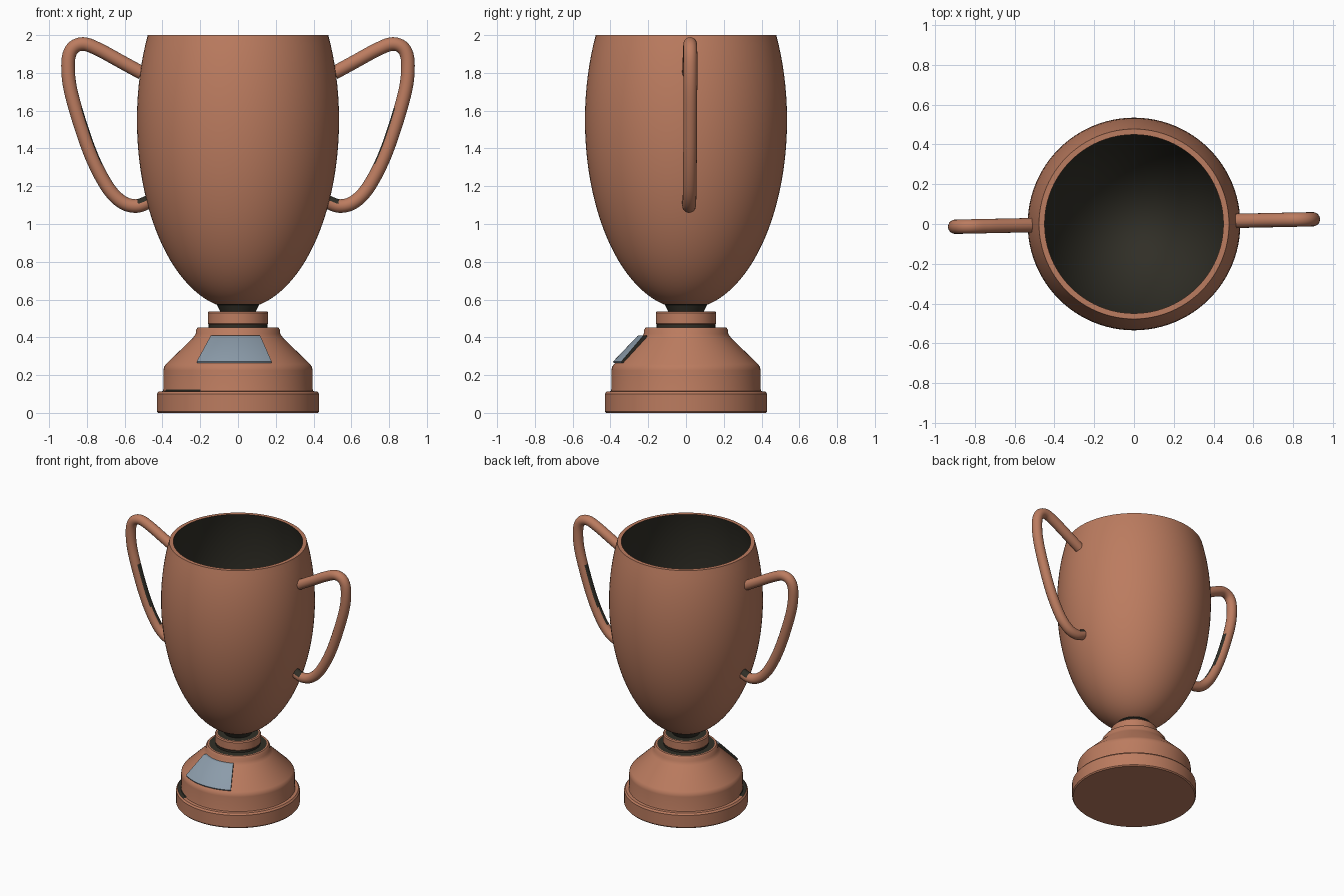
import bpy, bmesh, math
from mathutils import Vector

if "Cube" in bpy.data.objects:
    bpy.data.objects.remove(bpy.data.objects["Cube"])


def material(name, rgb):
    m = bpy.data.materials.new(name)
    m.diffuse_color = (*rgb, 1)
    m.use_nodes = True
    m.node_tree.nodes["Principled BSDF"].inputs["Base Color"].default_value = m.diffuse_color
    return m


COPPER = material("copper", (0.50, 0.20, 0.115))
DARK = material("dark patina", (0.03, 0.028, 0.02))
STEEL = material("blue grey plate", (0.26, 0.33, 0.40))


def finish(name, bm, main, is_dark):
    """Make the object; faces matching the rule get the dark colour."""
    bmesh.ops.remove_doubles(bm, verts=bm.verts, dist=1e-5)
    bmesh.ops.recalc_face_normals(bm, faces=bm.faces)
    bm.normal_update()
    for f in bm.faces:
        f.material_index = int(is_dark(f.calc_center_median(), f.normal))
    me = bpy.data.meshes.new(name)
    bm.to_mesh(me)
    bm.free()
    me.materials.append(main)
    me.materials.append(DARK)
    ob = bpy.data.objects.new(name, me)
    bpy.context.collection.objects.link(ob)
    bpy.ops.object.select_all(action='DESELECT')
    ob.select_set(True)
    bpy.context.view_layer.objects.active = ob
    bpy.ops.object.shade_smooth_by_angle(angle=math.radians(35))
    return ob


def skin(bm, rings, closed):
    """Bridge consecutive rings of points with quads."""
    rows = [[bm.verts.new(p) for p in ring] for ring in rings]
    n = len(rows[0])
    for a, b in zip(rows, rows[1:]):
        for i in range(n if closed else n - 1):
            j = (i + 1) % n
            bm.faces.new((a[i], a[j], b[j], b[i]))
    return rows


def lathe(name, profile, is_dark, seg=96):
    bm = bmesh.new()
    skin(bm, [[(r * math.cos(2 * math.pi * i / seg), r * math.sin(2 * math.pi * i / seg), z)
               for i in range(seg)] for r, z in profile], True)
    return finish(name, bm, COPPER, is_dark)


def radius(c):
    return math.hypot(c.x, c.y)


# Base: stepped foot with a conical shoulder
def base_dark(c, n):
    top = c.z > 0.45 and radius(c) < 0.2
    ang = math.degrees(math.atan2(c.y, c.x)) % 360
    step = 0.111 < c.z < 0.125 and 195 < ang < 240
    return top or step


lathe("base", [(0, 0), (.423, 0), (.43, .008), (.43, .10), (.42, .113), (.398, .115),
               (.395, .125), (.395, .225), (.392, .242), (.382, .258), (.24, .395),
               (.224, .418), (.222, .44), (.212, .453), (.2, .453), (0, .453)], base_dark)

# Collar between base and cup
lathe("collar", [(0, .45), (.155, .45), (.155, .468), (.16, .474), (.16, .53), (.153, .538),
                 (.142, .538), (0, .538)],
      lambda c, n: c.z < .47 or (c.z > .535 and radius(c) < .142))

# Cup: outer and inner ellipsoid walls
MID = 1.55


def wall(r, h, steps=36):
    t0, t1 = -math.pi / 2, math.asin(.45 / h)
    ts = [t0 + (t1 - t0) * i / steps for i in range(steps + 1)]
    return [(max(r * math.cos(t), 0), MID + h * math.sin(t)) for t in ts]


lathe("cup", wall(.535, 1.0) + wall(.509, .96)[::-1],
      lambda c, n: n.dot(c - Vector((0, 0, MID))) < 0 or c.z < .58)

# Stem hidden between collar and cup
lathe("stem", [(0, .53), (.09, .53), (.11, .57), (0, .57)], lambda c, n: True, 48)


# Handles: round tube swept along a smooth path
def smooth_path(pts, sub=7):
    p = [Vector(q) for q in pts]
    p = [2 * p[0] - p[1]] + p + [2 * p[-1] - p[-2]]
    out = []
    for a, b, c, d in zip(p, p[1:], p[2:], p[3:]):
        for k in range(sub):
            t = k / sub
            out.append(.5 * (2 * b + (c - a) * t + (2 * a - 5 * b + 4 * c - d) * t * t
                             + (3 * b - a - 3 * c + d) * t ** 3))
    return out + [p[-2]]


PATH = smooth_path([(.51, 1.80), (.62, 1.86), (.74, 1.925), (.82, 1.953), (.88, 1.925), (.90, 1.84),
                    (.88, 1.68), (.79, 1.395), (.70, 1.21), (.62, 1.12), (.54, 1.095), (.465, 1.12)])
TUBE = 0.036


def handle(name, side):
    bm = bmesh.new()
    rings = []
    for i, p in enumerate(PATH):
        t = (PATH[min(i + 1, len(PATH) - 1)] - PATH[max(i - 1, 0)]).normalized()
        n = Vector((t.y, -t.x))
        ring = []
        for k in range(20):
            a = 2 * math.pi * k / 20
            q = p + n * TUBE * math.cos(a)
            ring.append((side * q.x, TUBE * math.sin(a), q.y))
        rings.append(ring)
    rows = skin(bm, rings, True)
    bm.faces.new(rows[0])
    bm.faces.new(rows[-1])

    def dark(c, n):
        inner = 1.2 < c.z < 1.62 and n.x * side < -.8
        joint = c.z < 1.2 and abs(c.x) < .535 and n.z > .3
        return inner or joint
    ob = finish(name, bm, COPPER, dark)
    ob.rotation_euler.z = math.radians(1.2)
    ob.location.y = .005


handle("right_handle", 1)
handle("left_handle", -1)

# Name plate wrapped around the conical shoulder
bm = bmesh.new()
section = [(.355, .262), (.382, .264), (.386, .272), (.256, .408), (.246, .411), (.215, .405)]
rings = []
for i in range(25):
    a = math.radians(-93.5 - 31 + 62 * i / 24)
    rings.append([(r * math.cos(a), r * math.sin(a), z) for r, z in section])
rows = skin(bm, rings, True)
bm.faces.new(rows[0])
bm.faces.new(rows[-1])
finish("plate", bm, STEEL, lambda c, n: abs(n.x) > .8)
